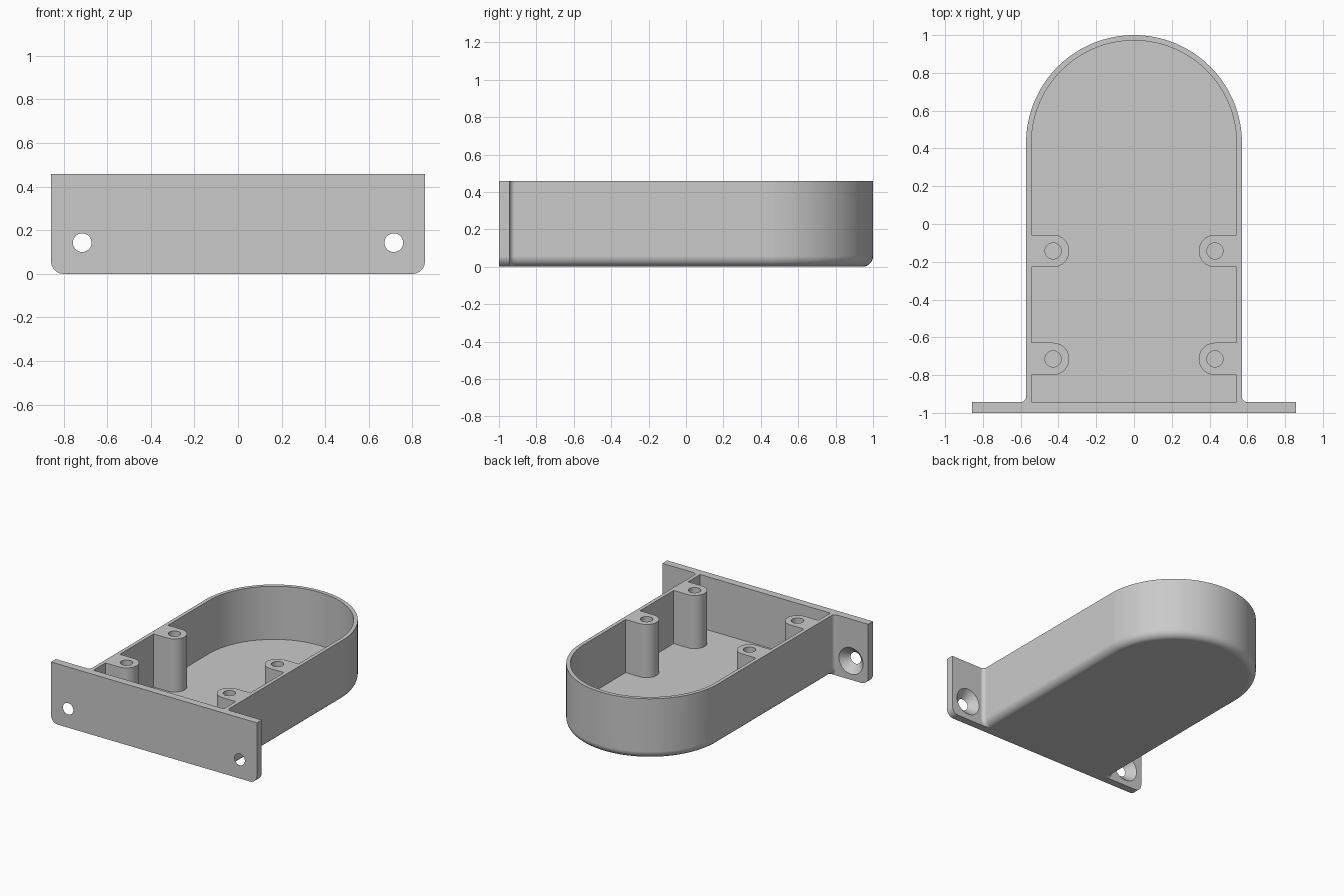
import bpy, bmesh
from math import sin, cos, pi, radians

if "Cube" in bpy.data.objects:
    bpy.data.objects.remove(bpy.data.objects["Cube"], do_unlink=True)

U = 2 / 70            # one design unit
H = 16 * U            # overall height
HALF = 20 * U         # half width of the tray
ARC_Y = 1 - HALF      # centre of the rounded end
PLATE_Y = -1 + 2 * U  # back face of the mounting plate
FLOOR = 2 * U

grey = bpy.data.materials.new("light grey")
grey.use_nodes = True
grey.diffuse_color = (0.59, 0.59, 0.59, 1)
grey.node_tree.nodes["Principled BSDF"].inputs["Base Color"].default_value = grey.diffuse_color


def arc(cx, cy, r, a, b, n):
    """Points on a circular arc, angles in degrees."""
    angles = [radians(a + (b - a) * i / n) for i in range(n + 1)]
    return [(cx + r * cos(t), cy + r * sin(t)) for t in angles]


def loft(name, rings):
    """Closed solid through rings of equal point count."""
    bm = bmesh.new()
    loops = [[bm.verts.new(p) for p in ring] for ring in rings]
    n = len(loops[0])
    for lo, hi in zip(loops, loops[1:]):
        for i in range(n):
            j = (i + 1) % n
            bm.faces.new((lo[i], lo[j], hi[j], hi[i]))
    bm.faces.new(loops[0][::-1])
    bm.faces.new(loops[-1])
    bmesh.ops.recalc_face_normals(bm, faces=bm.faces)
    mesh = bpy.data.meshes.new(name)
    bm.to_mesh(mesh)
    bm.free()
    mesh.materials.append(grey)
    obj = bpy.data.objects.new(name, mesh)
    bpy.context.collection.objects.link(obj)
    return obj


def at_z(points, z):
    return [(x, y, z) for x, y in points]


def at_y(points, y):
    return [(x, y, z) for x, z in points]


def body_outline(w):
    """Tray outline of half width w, flaring into the plate."""
    r = U
    right = [(w + r, PLATE_Y - U)] + arc(w + r, PLATE_Y + r, r, -90, -180, 8)
    left = [(-x, y) for x, y in reversed(right)]
    return right + arc(0, ARC_Y, w, 0, 180, 64)[1:-1] + left


# Tray body with a rounded lower edge
R = 2 * U
rings = []
for i in range(11):
    t = pi / 2 * i / 10
    rings.append(at_z(body_outline(HALF - R * (1 - sin(t))), R * (1 - cos(t))))
rings.append(at_z(body_outline(HALF), H))
tray = loft("mounting_tray", rings)

# Mounting plate with rounded lower corners
pw = 30 * U
plate_pts = (arc(-pw + R, R, R, 180, 270, 10) + arc(pw - R, R, R, 270, 360, 10)
             + [(pw, H), (-pw, H)])
plate = loft("mounting_plate", [at_y(plate_pts, -1), at_y(plate_pts, PLATE_Y)])
helpers = [(plate, 'UNION')]

# Cavity, notched around the screw posts
iw = HALF - U
post_x, post_r = 15 * U, 3 * U
post_ys = (-1 + 10 * U, -1 + 30 * U)
side = [(iw, PLATE_Y)]
for y in post_ys:
    side += [(iw, y - post_r)] + arc(post_x, y, post_r, 270, 90, 24) + [(iw, y + post_r)]
cavity_pts = side + arc(0, ARC_Y, iw, 0, 180, 64) + [(-x, y) for x, y in reversed(side)]
helpers.append((loft("cavity_cutter", [at_z(cavity_pts, FLOOR), at_z(cavity_pts, H + 0.1)]),
                'DIFFERENCE'))

for s in (-1, 1):
    # Screw post bores
    for y in post_ys:
        bore = arc(s * post_x, y, 1.5 * U, 0, 360, 32)[:-1]
        helpers.append((loft("bore_cutter", [at_z(bore, FLOOR), at_z(bore, H + 0.1)]),
                        'DIFFERENCE'))
    # Countersunk plate holes, widening towards the back
    rings = []
    for step, r in ((-0.5, 1), (2.5, 4)):
        rings.append(at_y(arc(s * 25 * U, 5 * U, r * U, 0, 360, 40)[:-1], -1 + step * U))
    helpers.append((loft("countersink_cutter", rings), 'DIFFERENCE'))

# Combine the solids, bake the result and drop the helpers
for obj, op in helpers:
    obj.hide_render = True
    mod = tray.modifiers.new(obj.name, 'BOOLEAN')
    mod.operation, mod.object, mod.solver = op, obj, 'EXACT'
graph = bpy.context.evaluated_depsgraph_get()
baked = bpy.data.meshes.new_from_object(tray.evaluated_get(graph))
tray.modifiers.clear()
tray.data = baked
for obj, op in helpers:
    bpy.data.objects.remove(obj, do_unlink=True)

# Smooth curves, crisp edges
bpy.ops.object.select_all(action='DESELECT')
tray.select_set(True)
bpy.context.view_layer.objects.active = tray
bpy.ops.object.shade_smooth_by_angle(angle=radians(30))
weighted = tray.modifiers.new("face_weighting", 'WEIGHTED_NORMAL')
weighted.keep_sharp = True
